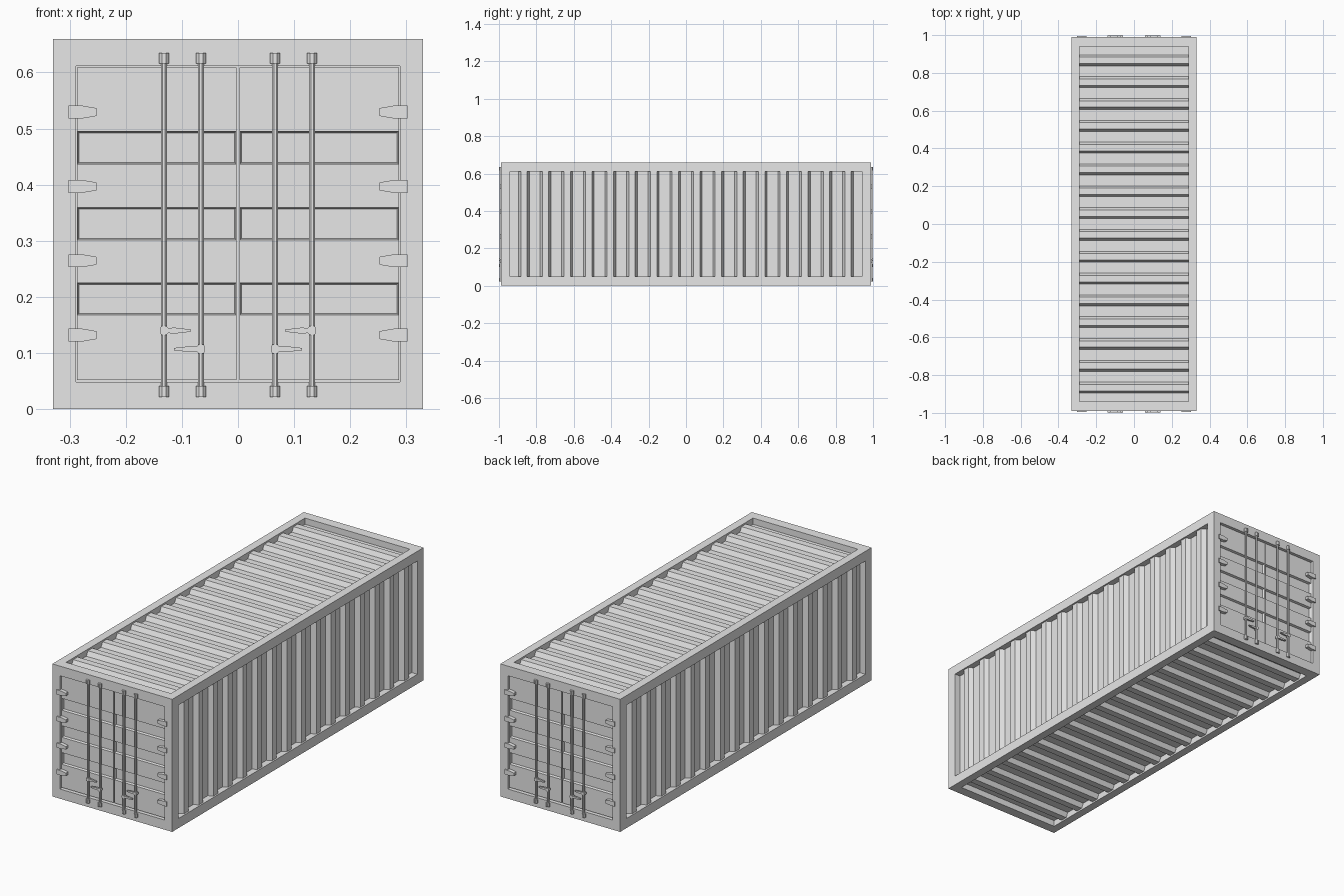
import bpy, bmesh, math
from mathutils import Vector, Matrix

cube = bpy.data.objects.get("Cube")
if cube:
    bpy.data.objects.remove(cube)

grey = bpy.data.materials.new("light grey steel")
grey.use_nodes = True
grey.diffuse_color = (0.8, 0.8, 0.8, 1)
grey.node_tree.nodes["Principled BSDF"].inputs["Base Color"].default_value = (0.8, 0.8, 0.8, 1)

HALF_W, HALF_L, HEIGHT = 0.33, 0.989, 0.66
OPEN = Vector((0.289, 0.94, 0.282))      # half sizes of the framed openings
MID = Vector((0, 0, HEIGHT / 2))
FACE_Y = -HALF_L
DOOR_Y = FACE_Y + 0.012
FRONT, BACK = Matrix.Identity(4), Matrix.Rotation(math.pi, 4, 'Z')


def finish(bm, name, matrix=FRONT, recalc=True):
    if recalc:
        bmesh.ops.recalc_face_normals(bm, faces=bm.faces[:])
    bm.transform(matrix)
    mesh = bpy.data.meshes.new(name)
    bm.to_mesh(mesh)
    bm.free()
    mesh.materials.append(grey)
    obj = bpy.data.objects.new(name, mesh)
    bpy.context.collection.objects.link(obj)
    return obj


def plate(name, outline, y_out, y_in, matrix):
    """Prism from an x-z outline, between two depths."""
    bm = bmesh.new()
    face = bm.faces.new([bm.verts.new((x, y_out, z)) for x, z in outline])
    ext = bmesh.ops.extrude_face_region(bm, geom=[face])
    moved = [v for v in ext["geom"] if isinstance(v, bmesh.types.BMVert)]
    bmesh.ops.translate(bm, verts=moved, vec=(0, y_in - y_out, 0))
    # keep a closed solid
    edges = [e for e in bm.edges if e.is_boundary]
    if edges:
        bmesh.ops.holes_fill(bm, edges=edges)
    return finish(bm, name, matrix)


def rod(name, x, z0, z1, radius, matrix):
    bm = bmesh.new()
    place = Matrix.Translation((x, -0.991, (z0 + z1) / 2)) @ Matrix.Rotation(math.pi / 8, 4, 'Z')
    bmesh.ops.create_cone(bm, cap_ends=True, segments=8, radius1=radius, radius2=radius,
                          depth=z1 - z0, matrix=place)
    return finish(bm, name, matrix)


# Frame: a box with every side opened inward
def build_frame():
    bm = bmesh.new()
    bmesh.ops.create_cube(bm, size=2, matrix=Matrix.Diagonal((HALF_W, HALF_L, HEIGHT / 2, 1)))
    bm.normal_update()
    sides = bm.faces[:]
    bmesh.ops.inset_individual(bm, faces=sides, thickness=0.04)
    for face in sides:
        normal = face.normal.copy()
        for v in face.verts:
            for axis in range(3):
                if abs(normal[axis]) < 0.5:
                    v.co[axis] = math.copysign(OPEN[axis], v.co[axis])
        ext = bmesh.ops.extrude_face_region(bm, geom=[face])
        moved = [v for v in ext["geom"] if isinstance(v, bmesh.types.BMVert)]
        bmesh.ops.translate(bm, verts=moved, vec=normal * -0.033)
        inner = [f for f in ext["geom"] if isinstance(f, bmesh.types.BMFace)]
        bmesh.ops.delete(bm, geom=list({*inner, *([face] if face.is_valid else [])}), context='FACES')
    finish(bm, "frame", Matrix.Translation(MID), recalc=False)


# Corrugated sheet: trapezoid ridges running across the length
def corrugated(name, outward, reach, half_width):
    ridge, groove = -0.008, -0.031
    profile = [(-OPEN.y, groove)]
    for i in range(16):
        y = -0.8665 + i * 0.11553
        profile += [(y - 0.029, groove), (y - 0.017, ridge), (y + 0.017, ridge), (y + 0.029, groove)]
    profile.append((OPEN.y, groove))
    outward = Vector(outward)
    along = Vector((0, 1, 0))
    across = along.cross(outward)
    bm = bmesh.new()
    rows = [[bm.verts.new(MID + across * s * half_width + along * y + outward * (reach + d))
             for s in (-1, 1)] for y, d in profile]
    for a, b in zip(rows, rows[1:]):
        bm.faces.new((a[0], a[1], b[1], b[0]))
    finish(bm, name, recalc=False)


# Door leaf with three recessed channels
def door_leaf(name, side, matrix):
    x0, x1 = 0.0025, 0.287
    heights = [0.052, 0.167, 0.226, 0.301, 0.36, 0.436, 0.496, 0.609]
    bm = bmesh.new()
    rows = [[bm.verts.new((side * x, DOOR_Y, z)) for x in (x0, x1)] for z in heights]
    faces = []
    for a, b in zip(rows, rows[1:]):
        loop = (a[0], a[1], b[1], b[0])
        faces.append(bm.faces.new(loop if side > 0 else loop[::-1]))
    rim = [e for e in bm.edges if e.is_boundary]
    ext = bmesh.ops.extrude_edge_only(bm, edges=rim)
    moved = [v for v in ext["geom"] if isinstance(v, bmesh.types.BMVert)]
    bmesh.ops.translate(bm, verts=moved, vec=(0, 0.019, 0))
    bmesh.ops.holes_fill(bm, edges=[e for e in bm.edges if e.is_boundary])
    bmesh.ops.recalc_face_normals(bm, faces=bm.faces[:])
    channels = faces[1::2]
    bmesh.ops.inset_individual(bm, faces=channels, thickness=0.001)
    bmesh.ops.inset_individual(bm, faces=channels, thickness=0.004, depth=-0.012)
    finish(bm, name, matrix, recalc=False)


# Hinge: block on the post tapering onto the door
def hinge(name, side, z, matrix):
    outline = [(0.302, -0.0115), (0.302, 0.0115), (0.278, 0.0115),
               (0.252, 0.007), (0.252, -0.007), (0.278, -0.0115)]
    plate(name, [(side * x, z + dz) for x, dz in outline], -0.995, DOOR_Y + 0.002, matrix)


# Handle: clamp around the rod and a tapered lever
def handle(name, x, z, direction, matrix):
    clamp = [(-0.007, -0.005), (-0.007, 0.005), (-0.004, 0.008), (0.004, 0.008),
             (0.007, 0.005), (0.007, -0.005), (0.004, -0.008), (-0.004, -0.008)]
    lever = [(0.005, -0.004), (0.005, 0.004), (0.018, 0.0055), (0.048, 0.002),
             (0.048, -0.002), (0.018, -0.0055)]
    plate(name + "_clamp", [(x + dx, z + dz) for dx, dz in clamp], -0.999, -0.983, matrix)
    plate(name + "_lever", [(x + direction * dx, z + dz) for dx, dz in lever], -0.997, -0.988, matrix)


build_frame()
corrugated("roof_panel", (0, 0, 1), HEIGHT / 2, OPEN.x)
corrugated("floor_panel", (0, 0, -1), HEIGHT / 2, OPEN.x)
corrugated("left_wall", (1, 0, 0), HALF_W, OPEN.z)
corrugated("right_wall", (-1, 0, 0), HALF_W, OPEN.z)

# Matching pairs of doors at both ends
for end, matrix in (("front", FRONT), ("back", BACK)):
    back_outline = [(sx * OPEN.x, MID.z + sz * OPEN.z)
                    for sx, sz in ((-1, -1), (1, -1), (1, 1), (-1, 1))]
    plate(end + "_door_backing", back_outline, FACE_Y + 0.028, FACE_Y + 0.033, matrix)
    for side in (-1, 1):
        label = "left" if (side > 0) == (end == "front") else "right"
        prefix = end + "_" + label
        door_leaf(prefix + "_door", side, matrix)
        for i in range(4):
            hinge(f"{prefix}_hinge_{i + 1}", side, 0.132 + i * 0.1325, matrix)
        for place, x, z, turn in (("outer", 0.132, 0.14, -1), ("inner", 0.066, 0.107, 1)):
            part = f"{prefix}_{place}"
            rod(part + "_lock_rod", side * x, 0.03, 0.625, 0.0058, matrix)
            rod(part + "_lower_keeper", side * x, 0.022, 0.041, 0.0095, matrix)
            rod(part + "_upper_keeper", side * x, 0.616, 0.635, 0.0095, matrix)
            handle(part + "_handle", side * x, z, side * turn, matrix)
